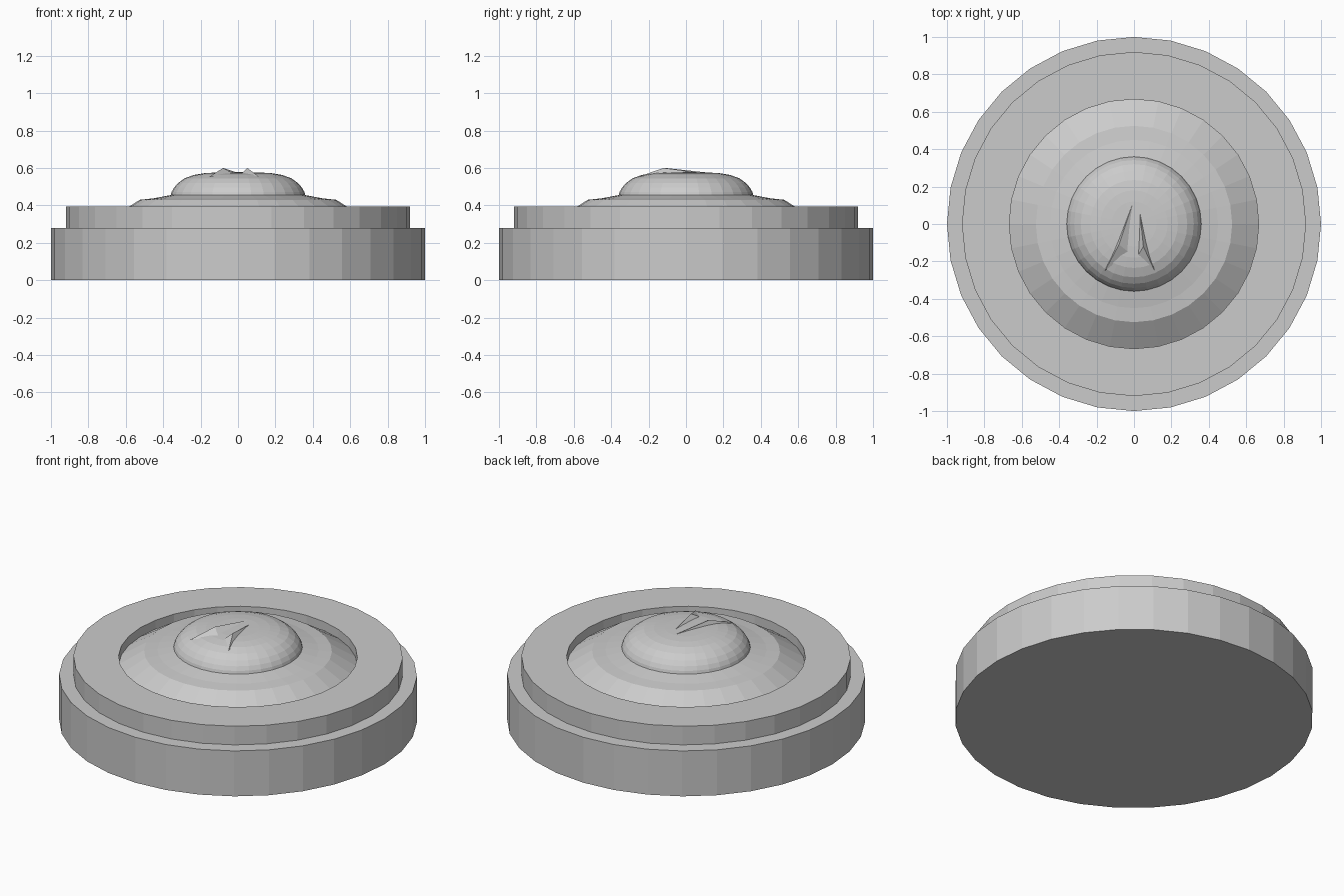
import bpy, bmesh, math

if "Cube" in bpy.data.objects:
    bpy.data.objects.remove(bpy.data.objects["Cube"])

SIDES = 32

def build(name, verts, faces):
    mesh = bpy.data.meshes.new(name)
    mesh.from_pydata(verts, [], faces)
    bm = bmesh.new()
    bm.from_mesh(mesh)
    bmesh.ops.recalc_face_normals(bm, faces=bm.faces)
    bm.to_mesh(mesh)
    bm.free()
    obj = bpy.data.objects.new(name, mesh)
    bpy.context.collection.objects.link(obj)
    return obj

def lathe(name, profile):
    """Revolve (radius, z) points about z; a zero radius makes a pole."""
    verts, rings, faces = [], [], []
    for r, z in profile:
        count = 1 if r == 0 else SIDES
        rings.append([len(verts) + i for i in range(count)])
        for i in range(count):
            a = 2 * math.pi * i / SIDES
            verts.append((r * math.cos(a), r * math.sin(a), z))
    for lo, hi in zip(rings, rings[1:]):
        for i in range(SIDES):
            j = (i + 1) % SIDES
            ids = [lo[i % len(lo)], lo[j % len(lo)], hi[j % len(hi)], hi[i % len(hi)]]
            faces.append(list(dict.fromkeys(ids)))
    return build(name, verts, faces)

# stepped base, sunken channel, sloped inner collar and rounded dome in one skin
lathe("button_body", [
    (0, 0), (1, 0), (1, 0.28), (0.92, 0.28), (0.92, 0.395), (0.667, 0.395),
    (0.667, 0.34), (0.525, 0.43), (0.45, 0.438), (0.36, 0.455),
    (0.355, 0.472), (0.342, 0.495), (0.32, 0.52), (0.285, 0.545),
    (0.235, 0.563), (0.18, 0.572), (0.12, 0.576), (0, 0.578)])

# thin pointed ridges on the front of the dome: peak, left foot, right foot, back tip
def ridge(name, peak, left, right, back):
    build(name, [peak, left, right, back],
          [(0, 1, 2), (0, 2, 3), (0, 3, 1), (1, 3, 2)])

ridge("left_ridge", (-0.08, -0.11, 0.6), (-0.155, -0.25, 0.552),
      (-0.03, -0.15, 0.572), (0.0, 0.13, 0.574))
ridge("right_ridge", (0.05, -0.12, 0.6), (0.02, -0.17, 0.57),
      (0.11, -0.25, 0.555), (0.03, 0.08, 0.574))
